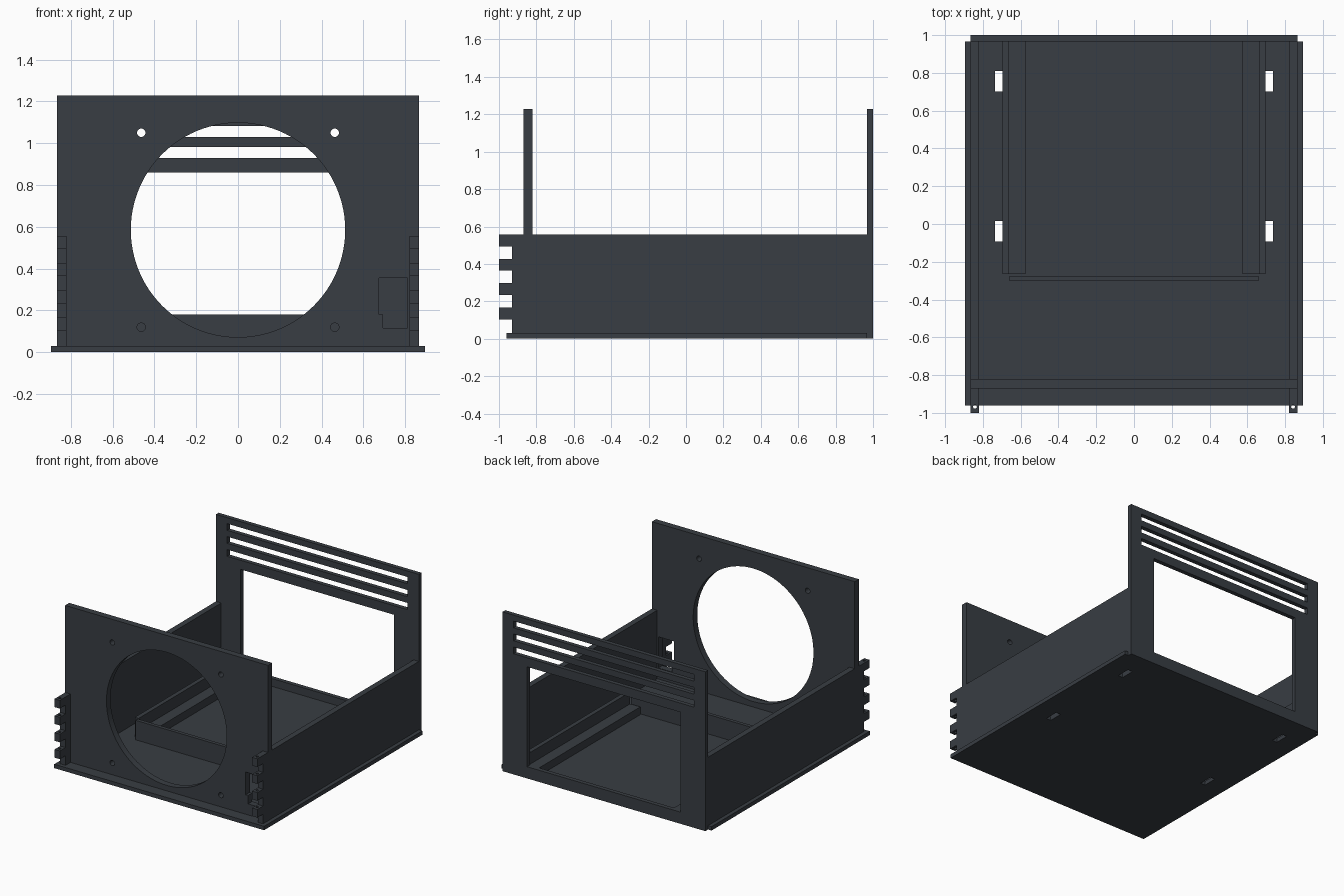
import bpy, bmesh, math
from mathutils import Vector

if "Cube" in bpy.data.objects:
    bpy.data.objects.remove(bpy.data.objects["Cube"])

mat = bpy.data.materials.new("dark slate")
mat.diffuse_color = (0.040, 0.047, 0.056, 1)
mat.use_nodes = True
mat.node_tree.nodes["Principled BSDF"].inputs["Base Color"].default_value = mat.diffuse_color

# Where the profile's two coordinates and the depth go, per extrusion axis
AXES = {"x": lambda u, v, d: (d, u, v),
        "y": lambda u, v, d: (u, d, v),
        "z": lambda u, v, d: (u, v, d)}


def rect(u0, u1, v0, v1):
    return [(u0, v0), (u1, v0), (u1, v1), (u0, v1)]


def circle(u, v, r, n):
    return [(u + r * math.cos(2 * math.pi * i / n),
             v + r * math.sin(2 * math.pi * i / n)) for i in range(n)]


def prism(name, profiles, axis, d0, d1):
    """Extrude one or more closed profiles along an axis."""
    bm = bmesh.new()
    for pts in profiles:
        face = bm.faces.new([bm.verts.new(AXES[axis](u, v, d0)) for u, v in pts])
        new = bmesh.ops.extrude_face_region(bm, geom=[face])["geom"]
        shift = Vector(AXES[axis](0, 0, d1 - d0))
        for e in new:
            if isinstance(e, bmesh.types.BMVert):
                e.co += shift
    bmesh.ops.recalc_face_normals(bm, faces=bm.faces)
    me = bpy.data.meshes.new(name)
    bm.to_mesh(me)
    bm.free()
    me.materials.append(mat)
    ob = bpy.data.objects.new(name, me)
    bpy.context.collection.objects.link(ob)
    return ob


def cut(ob, profiles, axis, d0, d1):
    """Cut profiles through an object."""
    cutter = prism("cutter", profiles, axis, d0, d1)
    cutter.hide_render = True
    mod = ob.modifiers.new("cut", "BOOLEAN")
    mod.operation, mod.solver, mod.object = "DIFFERENCE", "EXACT", cutter
    dg = bpy.context.evaluated_depsgraph_get()
    me = bpy.data.meshes.new_from_object(ob.evaluated_get(dg))
    ob.modifiers.clear()
    ob.data = me
    bpy.data.objects.remove(cutter)


def smooth(ob):
    bpy.ops.object.select_all(action="DESELECT")
    ob.select_set(True)
    bpy.context.view_layer.objects.active = ob
    bpy.ops.object.shade_smooth_by_angle(angle=math.radians(30))


# Base plate with four strap slots
base = prism("base_plate", [rect(-0.895, 0.895, -0.96, 0.967)], "z", 0, 0.03)
cut(base, [rect(min(s * 0.695, s * 0.735), max(s * 0.695, s * 0.735), y, y + 0.108)
           for s in (-1, 1) for y in (-0.092, 0.702)], "z", -0.1, 0.1)

# Back panel with window and three vents
back = prism("back_panel", [rect(-0.865, 0.865, 0, 1.228)], "y", 0.967, 1.0)
cut(back, [rect(-0.655, 0.655, 0.09, 0.86)]
    + [rect(-0.77, 0.77, z, z + 0.052) for z in (0.93, 1.03, 1.13)], "y", 0.9, 1.1)

# Front panel: fan opening, screw holes, socket cutout, notches for the walls
front = prism("front_panel", [rect(-0.865, 0.865, 0.03, 1.228)], "y", -0.87, -0.82)
socket = [(0.695, 0.115), (0.81, 0.115), (0.81, 0.355),
          (0.675, 0.355), (0.675, 0.18), (0.695, 0.18)]
cut(front, [circle(0, 0.585, 0.513, 96), socket,
            rect(-1, -0.82, -0.1, 0.557), rect(0.82, 1, -0.1, 0.557)]
    + [circle(x, z, 0.02, 24) for x in (-0.463, 0.463) for z in (0.12, 1.05)],
    "y", -1, -0.7)
smooth(front)

# Side walls with hinge teeth on the front edge
comb = [(0.967, 0.03), (0.967, 0.557), (-0.93, 0.557)]
for top in (0.557, 0.427, 0.297, 0.167):
    comb += [(-0.93, top)] if top < 0.55 else []
    comb += [(-1.0, top), (-1.0, top - 0.063), (-0.93, top - 0.063)]
comb.append((-0.93, 0.03))

for s, side in ((-1, "left"), (1, "right")):
    def span(a, b):
        return min(s * a, s * b), max(s * a, s * b)

    wall = prism(side + "_wall", [comb], "x", *span(0.82, 0.865))
    cut(wall, [circle(s * 0.842, -0.968, 0.01, 16)], "z", 0.05, 0.7)
    smooth(wall)
    # Rail: low ledge with a taller outer lip
    a, b, c = s * 0.575, s * 0.662, s * 0.695
    prism(side + "_rail", [[(a, 0.03), (c, 0.03), (c, 0.18), (b, 0.18),
                            (b, 0.09), (a, 0.09)]], "y", -0.265, 0.967)

# Cross bar stop in front of the rails
prism("stop_bar", [rect(-0.66, 0.66, -0.303, -0.275)], "z", 0.03, 0.18)
